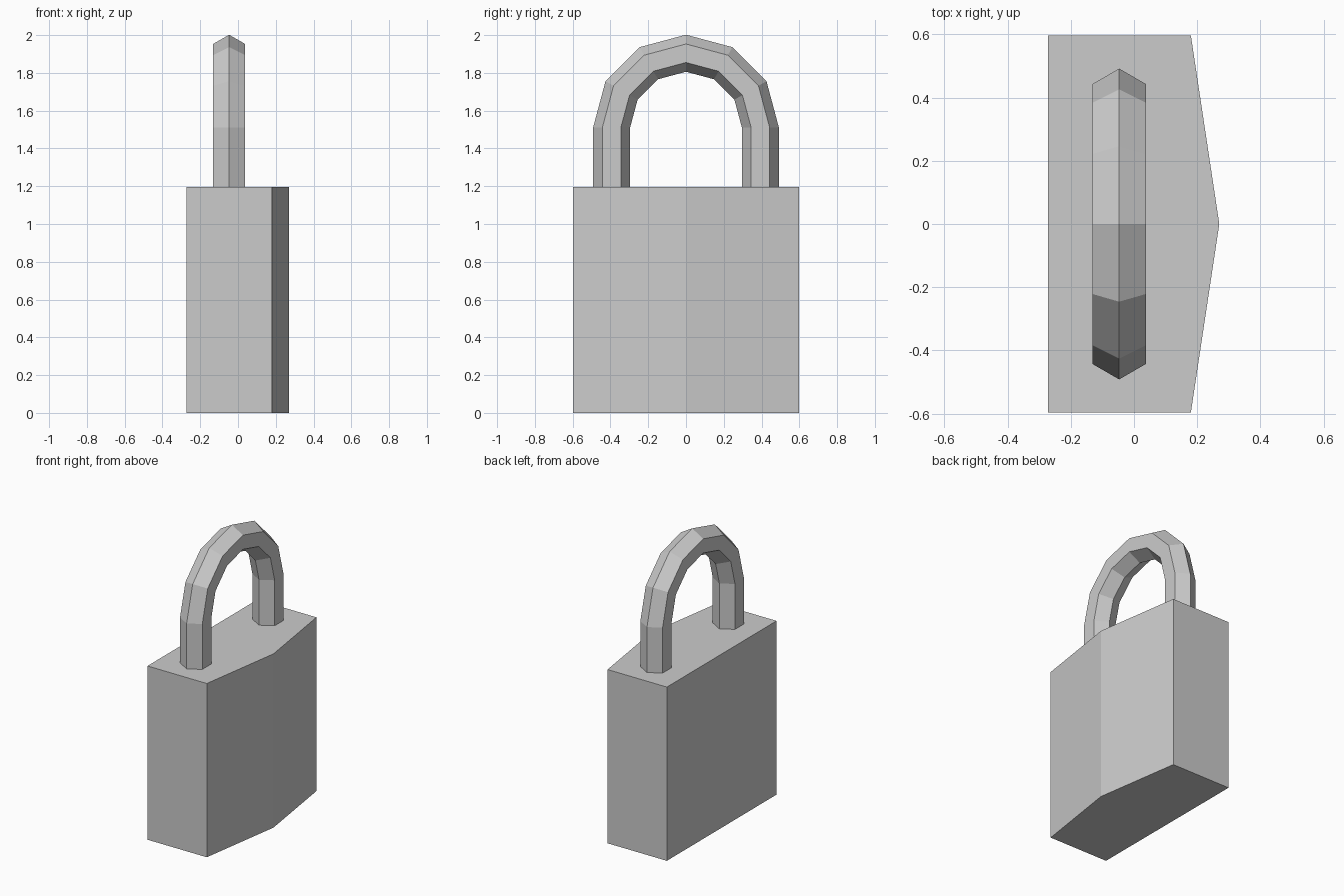
import bpy
import bmesh
from math import sin, cos, pi

if "Cube" in bpy.data.objects:
    bpy.data.objects.remove(bpy.data.objects["Cube"])


def finish(name, bm):
    bmesh.ops.recalc_face_normals(bm, faces=bm.faces)
    mesh = bpy.data.meshes.new(name)
    bm.to_mesh(mesh)
    bm.free()
    obj = bpy.data.objects.new(name, mesh)
    bpy.context.collection.objects.link(obj)
    return obj


# Lock body: five-sided plan with a shallow ridge on +x, extruded upwards
bm = bmesh.new()
plan = [(-0.272, -0.597), (0.18, -0.597), (0.27, 0), (0.18, 0.597), (-0.272, 0.597)]
base = bm.faces.new([bm.verts.new((x, y, 0)) for x, y in plan])
top = bmesh.ops.extrude_face_region(bm, geom=[base], use_keep_orig=True)
bmesh.ops.translate(bm, vec=(0, 0, 1.197),
                    verts=[g for g in top["geom"] if isinstance(g, bmesh.types.BMVert)])
finish("lock_body", bm)

# Shackle: hexagonal bar swept up one leg, around a six-segment half circle, down the other
BEND, BAR, SPRING_Z, FOOT_Z, CENTRE_X = 0.394, 0.098, 1.51, 1.17, -0.047
stations = [(0, FOOT_Z)] + [(i * pi / 6, SPRING_Z) for i in range(7)] + [(pi, FOOT_Z)]
bm = bmesh.new()
rings = []
for angle, z in stations:
    ring = []
    for k in range(6):
        radius = BEND + BAR * cos(k * pi / 3)
        ring.append(bm.verts.new((CENTRE_X + BAR * sin(k * pi / 3),
                                  radius * cos(angle), z + radius * sin(angle))))
    rings.append(ring)
for a, b in zip(rings, rings[1:]):
    for k in range(6):
        n = (k + 1) % 6
        bm.faces.new((a[k], a[n], b[n], b[k]))
bm.faces.new(rings[0])
bm.faces.new(rings[-1])
finish("shackle", bm)
